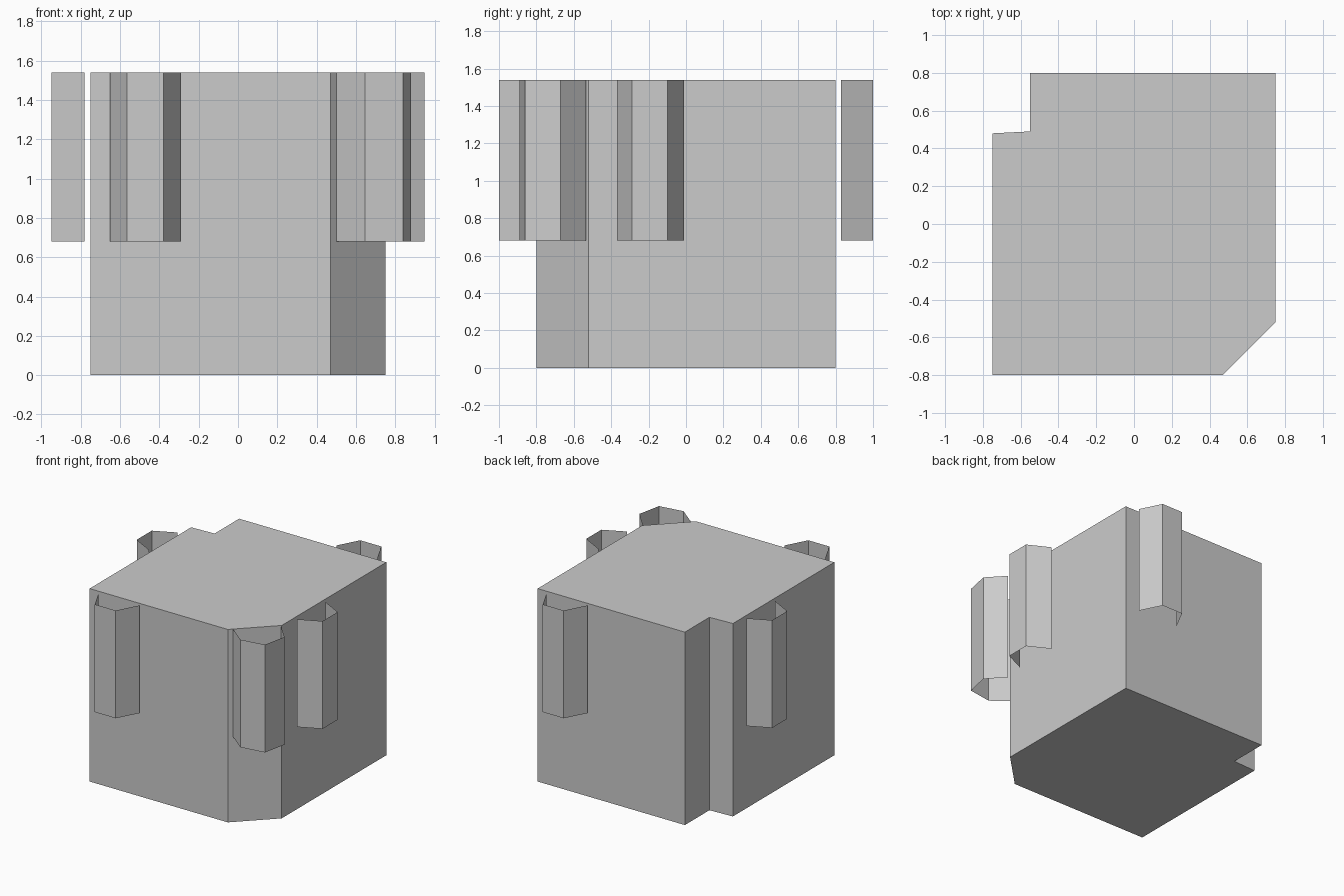
import bpy, bmesh

if "Cube" in bpy.data.objects:
    bpy.data.objects.remove(bpy.data.objects["Cube"])

TOP, BAY_BOTTOM = 1.54, 0.68

grey = bpy.data.materials.new("light grey")
grey.diffuse_color = (0.6, 0.6, 0.6, 1)
grey.use_nodes = True
grey.node_tree.nodes["Principled BSDF"].inputs["Base Color"].default_value = grey.diffuse_color


def extrude_outline(name, points, z0, z1, closed):
    """Raise a counter-clockwise plan outline; closed ones get a floor and a roof."""
    bm = bmesh.new()
    low = [bm.verts.new((x, y, z0)) for x, y in points]
    high = [bm.verts.new((x, y, z1)) for x, y in points]
    n = len(points)
    for i in range(n if closed else n - 1):
        j = (i + 1) % n
        bm.faces.new((low[i], low[j], high[j], high[i]))
    if closed:
        bm.faces.new(high)
        bm.faces.new(low[::-1])
    mesh = bpy.data.meshes.new(name)
    bm.to_mesh(mesh)
    bm.free()
    mesh.materials.append(grey)
    obj = bpy.data.objects.new(name, mesh)
    bpy.context.collection.objects.link(obj)
    return obj


# Main block with a chamfered front corner and a notched back corner
extrude_outline("building_block", [
    (-0.75, -0.80), (0.47, -0.80), (0.75, -0.52), (0.75, 0.80),
    (-0.55, 0.80), (-0.55, 0.49), (-0.75, 0.48)], 0, TOP, True)

# Open three-sided bays, one standing just off each wall
front = [(-0.65, -0.83), (-0.565, -1.0), (-0.38, -1.0), (-0.29, -0.83)]
right = [(0.78, -0.37), (0.95, -0.29), (0.95, -0.10), (0.78, -0.01)]
bays = {
    "front_bay": front,
    "back_bay": [(-x, -y) for x, y in front],
    "right_bay": right,
    "left_bay": [(-x, -y - 0.02) for x, y in right],
    # Four-sided bay wrapped around the chamfered corner
    "corner_bay": [(0.50, -0.775), (0.645, -0.89), (0.84, -0.86),
                   (0.88, -0.67), (0.755, -0.535)],
}
for name, outline in bays.items():
    extrude_outline(name, outline, BAY_BOTTOM, TOP, False)
